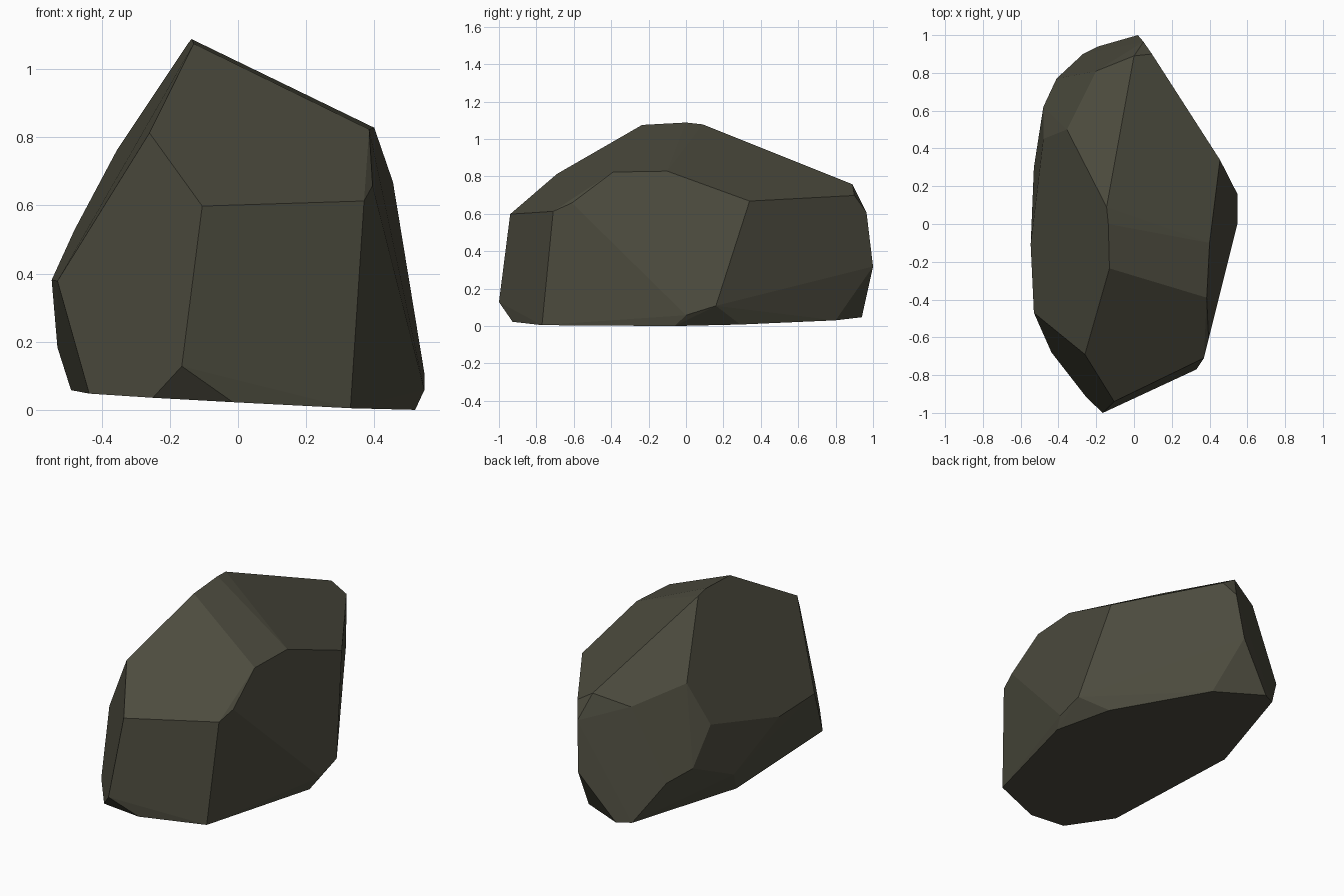
import bpy, bmesh, math

if "Cube" in bpy.data.objects:
    bpy.data.objects.remove(bpy.data.objects["Cube"])

# Corners of the faceted boulder, grouped by height band
ridge = [(-.13, -.235, 1.077), (-.136, 0, 1.09), (-.145, .09, 1.08),
         (-.26, -.69, .815), (.385, -.39, .825), (.40, -.10, .83)]
shoulder = [(.455, .34, .67), (-.105, -.94, .60), (.37, -.71, .615), (.395, -.61, .66),
            (.095, .90, .70), (.05, .965, .61), (0, .89, .76),
            (-.20, .81, .70), (-.355, .50, .765), (-.48, .45, .53)]
waist = [(-.53, -.47, .38), (-.547, -.11, .383), (-.48, .62, .33), (-.41, .77, .28),
         (.02, 1, .32), (-.165, -1, .13), (-.53, .30, .185),
         (.547, 0, .06), (.547, .16, .11)]
# Base rim lies on one slightly tilted plane, so only x and y are needed
rim = [(-.25, -.92), (-.437, -.68), (.33, -.77), (-.015, -.927), (.52, -.06),
       (.425, .29), (.09, .80), (-.19, .94), (-.27, .90), (-.49, .22)]
base = [(x, y, .031 - .055 * x + .008 * y) for x, y in rim]

# Wrap the corners in a convex hull and merge coplanar triangles into facets
bm = bmesh.new()
for p in ridge + shoulder + waist + base:
    bm.verts.new(p)
bmesh.ops.convex_hull(bm, input=bm.verts[:])
bmesh.ops.delete(bm, geom=[v for v in bm.verts if not v.link_faces], context='VERTS')
bmesh.ops.dissolve_limit(bm, angle_limit=math.radians(3), verts=bm.verts[:], edges=bm.edges[:])
bmesh.ops.recalc_face_normals(bm, faces=bm.faces[:])
low = min(v.co.z for v in bm.verts)
for v in bm.verts:
    v.co.z -= low

mesh = bpy.data.meshes.new("boulder")
bm.to_mesh(mesh)
bm.free()
boulder = bpy.data.objects.new("boulder", mesh)
bpy.context.collection.objects.link(boulder)

# Dark olive stone
stone = bpy.data.materials.new("dark olive stone")
stone.diffuse_color = (.072, .070, .048, 1)
stone.use_nodes = True
stone.node_tree.nodes["Principled BSDF"].inputs["Base Color"].default_value = stone.diffuse_color
mesh.materials.append(stone)
